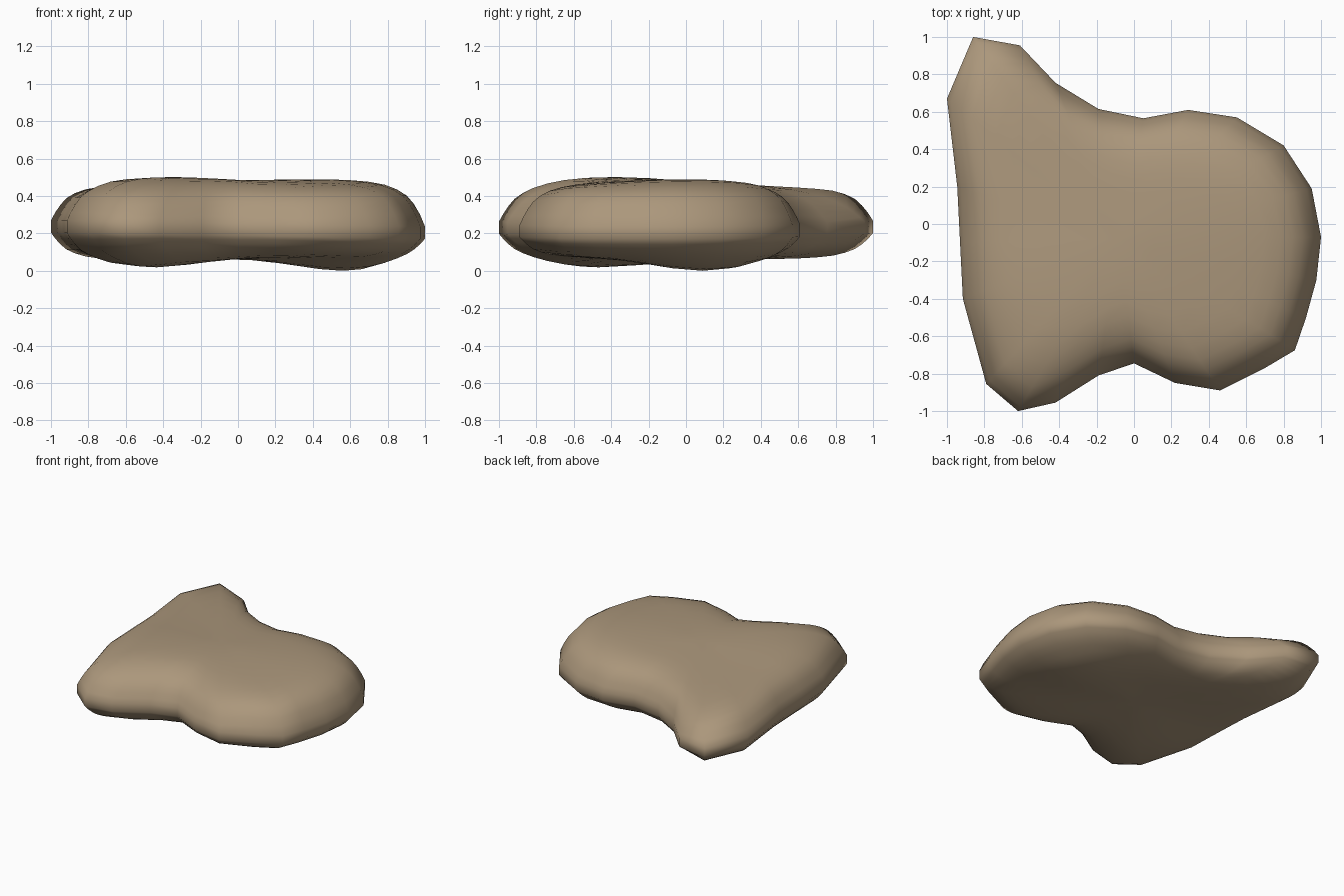
import bpy, bmesh, math
from mathutils import Vector

if "Cube" in bpy.data.objects:
    bpy.data.objects.remove(bpy.data.objects["Cube"])

# Plan outline of the pebble, counter-clockwise from the right side
OUTLINE = [Vector(p) for p in [
    (1.0, -0.07), (0.95, 0.19), (0.80, 0.42), (0.55, 0.57), (0.29, 0.61),
    (0.05, 0.565), (-0.19, 0.615), (-0.42, 0.755), (-0.61, 0.955), (-0.86, 1.0),
    (-1.0, 0.67), (-0.945, 0.20), (-0.93, -0.10), (-0.915, -0.40), (-0.79, -0.855),
    (-0.62, -1.0), (-0.42, -0.955), (-0.19, -0.81), (0.0, -0.745), (0.22, -0.85),
    (0.46, -0.89), (0.70, -0.77), (0.86, -0.675), (0.92, -0.50), (0.975, -0.30)]]
CENTRE = Vector((-0.08, -0.08))
# Rounded edge: distance in from the rim -> share of the full thickness
EDGE = [(0, 0.17), (0.03, 0.45), (0.07, 0.70), (0.10, 0.80), (0.15, 0.90),
        (0.22, 0.97), (0.35, 1.0), (2, 1.0)]
RINGS = [0, 0.025, 0.055, 0.09, 0.14, 0.2, 0.28, 0.38, 0.5, 0.65, 0.82]
# Swellings: x, y, spread, height
TOP_LOBES = [(0.45, 0.0, 0.34, 0.037), (-0.40, -0.40, 0.34, 0.050)]
UNDER_LOBES = [(0.56, 0.10, 0.25, -0.078), (-0.48, -0.45, 0.25, -0.060),
               (-0.65, 0.55, 0.3, -0.015)]


def rim_distance(p):
    best = 9.0
    for a, b in zip(OUTLINE, OUTLINE[1:] + OUTLINE[:1]):
        e = b - a
        t = max(0, min(1, (p - a).dot(e) / e.dot(e)))
        best = min(best, (p - a - e * t).length)
    return best


def edge_share(d):
    for (d0, h0), (d1, h1) in zip(EDGE, EDGE[1:]):
        if d <= d1:
            return h0 + (h1 - h0) * (d - d0) / (d1 - d0)


def height(p, side):
    d = rim_distance(p)
    inside = min(1, d / 0.25)
    rim = 0.225 - 0.02 * p.x
    z = rim + edge_share(d) * ((0.466 if side > 0 else 0.085) - rim)
    for x, y, spread, amount in (TOP_LOBES if side > 0 else UNDER_LOBES):
        r2 = (p.x - x) ** 2 + (p.y - y) ** 2
        z += amount * inside * math.exp(-r2 / (2 * spread ** 2))
    return z


def add_band(bm, a, b):
    for i in range(len(a)):
        j = (i + 1) % len(a)
        bm.faces.new((a[i], a[j], b[j], b[i]))


# Shells above and below, each made of rings shrinking to the centre
bm = bmesh.new()
rims, inner = [], []
for side in (1, -1):
    prev = None
    for t in RINGS:
        pts = [p.lerp(CENTRE, t) for p in OUTLINE]
        ring = [bm.verts.new((p.x, p.y, height(p, side))) for p in pts]
        if prev:
            add_band(bm, prev, ring)
            inner += ring
        else:
            rims.append(ring)
        prev = ring
    mid = bm.verts.new((CENTRE.x, CENTRE.y, height(CENTRE, side)))
    inner.append(mid)
    for i in range(len(prev)):
        bm.faces.new((prev[i], prev[(i + 1) % len(prev)], mid))
add_band(bm, rims[0], rims[1])

# Soften the top and underside, keeping the rim outline
new = {v: sum(e.other_vert(v).co.z for e in v.link_edges) / len(v.link_edges) for v in inner}
for v in inner:
    v.co.z = 0.5 * v.co.z + 0.5 * new[v]
bmesh.ops.recalc_face_normals(bm, faces=bm.faces)
for f in bm.faces:
    f.smooth = True

# Stand it on the ground
low = min(v.co.z for v in bm.verts)
for v in bm.verts:
    v.co.z -= low

mesh = bpy.data.meshes.new("pebble")
bm.to_mesh(mesh)
bm.free()
stone = bpy.data.materials.new("tan stone")
stone.diffuse_color = (0.41, 0.31, 0.20, 1)
stone.use_nodes = True
stone.node_tree.nodes["Principled BSDF"].inputs["Base Color"].default_value = stone.diffuse_color
mesh.materials.append(stone)
bpy.context.collection.objects.link(bpy.data.objects.new("pebble", mesh))
